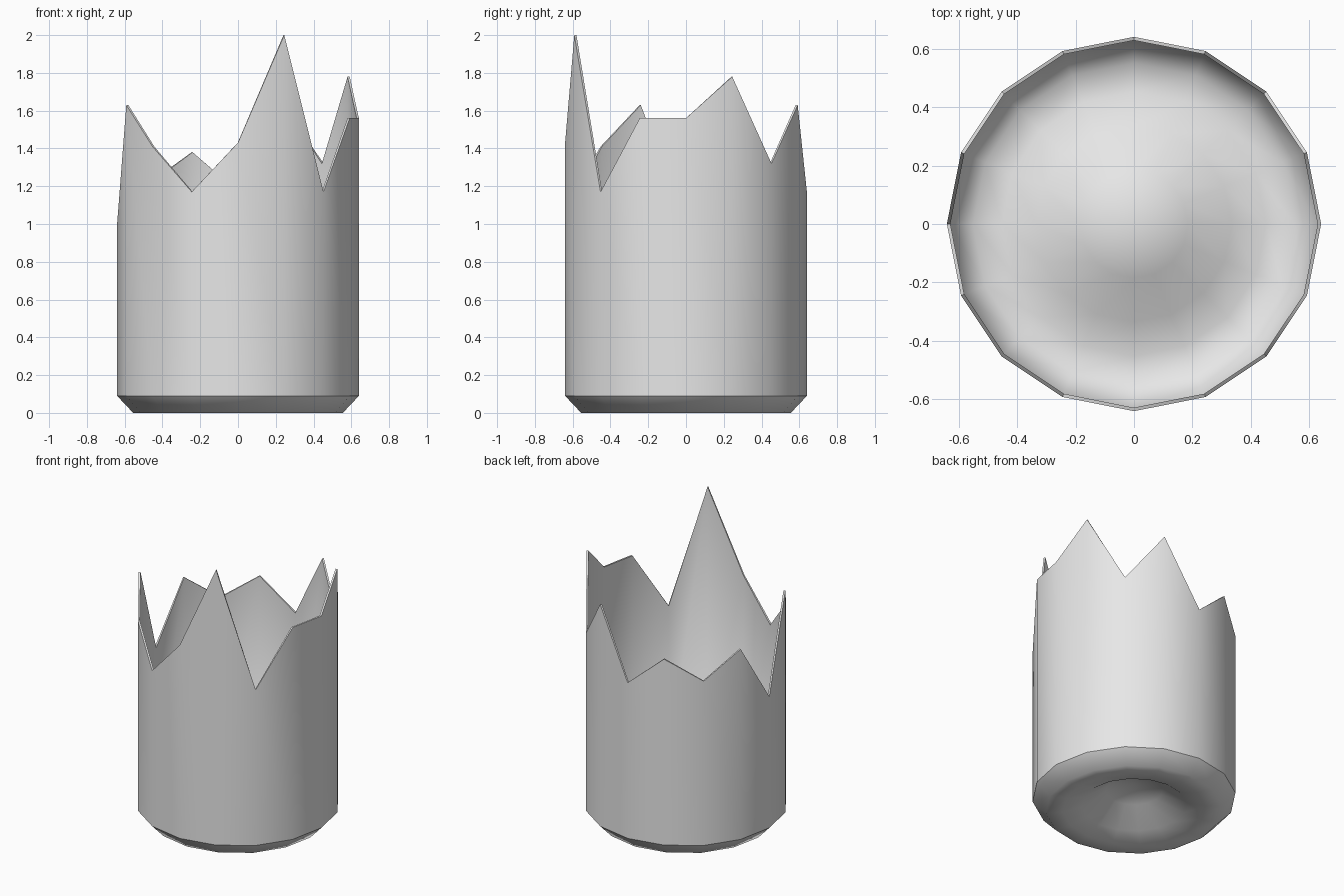
import bpy, bmesh
from math import cos, sin, pi

if "Cube" in bpy.data.objects:
    bpy.data.objects.remove(bpy.data.objects["Cube"])

SIDES = 16
RADIUS = 0.64
WALL = 0.012
SHOULDER = 0.09

# Height of the broken rim at each corner, counter-clockwise from +x
rim = [1.56, 1.78, 1.32, 1.63, 1.17, 1.38, 1.23, 1.41,
       1.00, 1.63, 1.41, 1.17, 1.43, 2.00, 1.17, 1.56]
# Base profile (radius, height): shoulder, foot, then the raised dome
base = [(RADIUS, SHOULDER), (0.555, 0), (0.45, 0.005), (0.33, 0.035), (0.18, 0.14)]
dome_top = 0.18


def ring(bm, radius, heights):
    return [bm.verts.new((radius * cos(2 * pi * k / SIDES),
                          radius * sin(2 * pi * k / SIDES), z))
            for k, z in enumerate(heights)]


# Outer skin: jagged wall, chamfered foot and domed bottom
bm = bmesh.new()
rings = [ring(bm, RADIUS, rim)]
rings += [ring(bm, r, [z] * SIDES) for r, z in base]
for upper, lower in zip(rings, rings[1:]):
    for k in range(SIDES):
        n = (k + 1) % SIDES
        bm.faces.new((upper[k], lower[k], lower[n], upper[n]))
tip = bm.verts.new((0, 0, dome_top))
for k in range(SIDES):
    bm.faces.new((rings[-1][k], tip, rings[-1][(k + 1) % SIDES]))
mesh = bpy.data.meshes.new("broken_bottle_base")
bm.to_mesh(mesh)
bm.free()

bottle = bpy.data.objects.new("broken_bottle_base", mesh)
bpy.context.collection.objects.link(bottle)
bpy.context.view_layer.objects.active = bottle
bottle.select_set(True)

# Thin glass wall
solid = bottle.modifiers.new("glass_thickness", "SOLIDIFY")
solid.thickness = WALL
solid.offset = -1
bpy.ops.object.modifier_apply(modifier=solid.name)

# Smooth shading, kept sharp at the rim and the outer shoulder
bm = bmesh.new()
bm.from_mesh(bottle.data)
for face in bm.faces:
    face.smooth = True
for edge in bm.edges:
    on_shoulder = all(abs(v.co.z - SHOULDER) < 0.001 and v.co.xy.length > RADIUS - 0.001
                      for v in edge.verts)
    edge.smooth = not (on_shoulder or edge.calc_face_angle(0) > 1.05)
bm.to_mesh(bottle.data)
bm.free()

# Pale grey glass
glass = bpy.data.materials.new("pale_grey_glass")
glass.use_nodes = True
colour = (0.8, 0.8, 0.8, 1)
glass.diffuse_color = colour
glass.node_tree.nodes["Principled BSDF"].inputs["Base Color"].default_value = colour
bottle.data.materials.append(glass)
